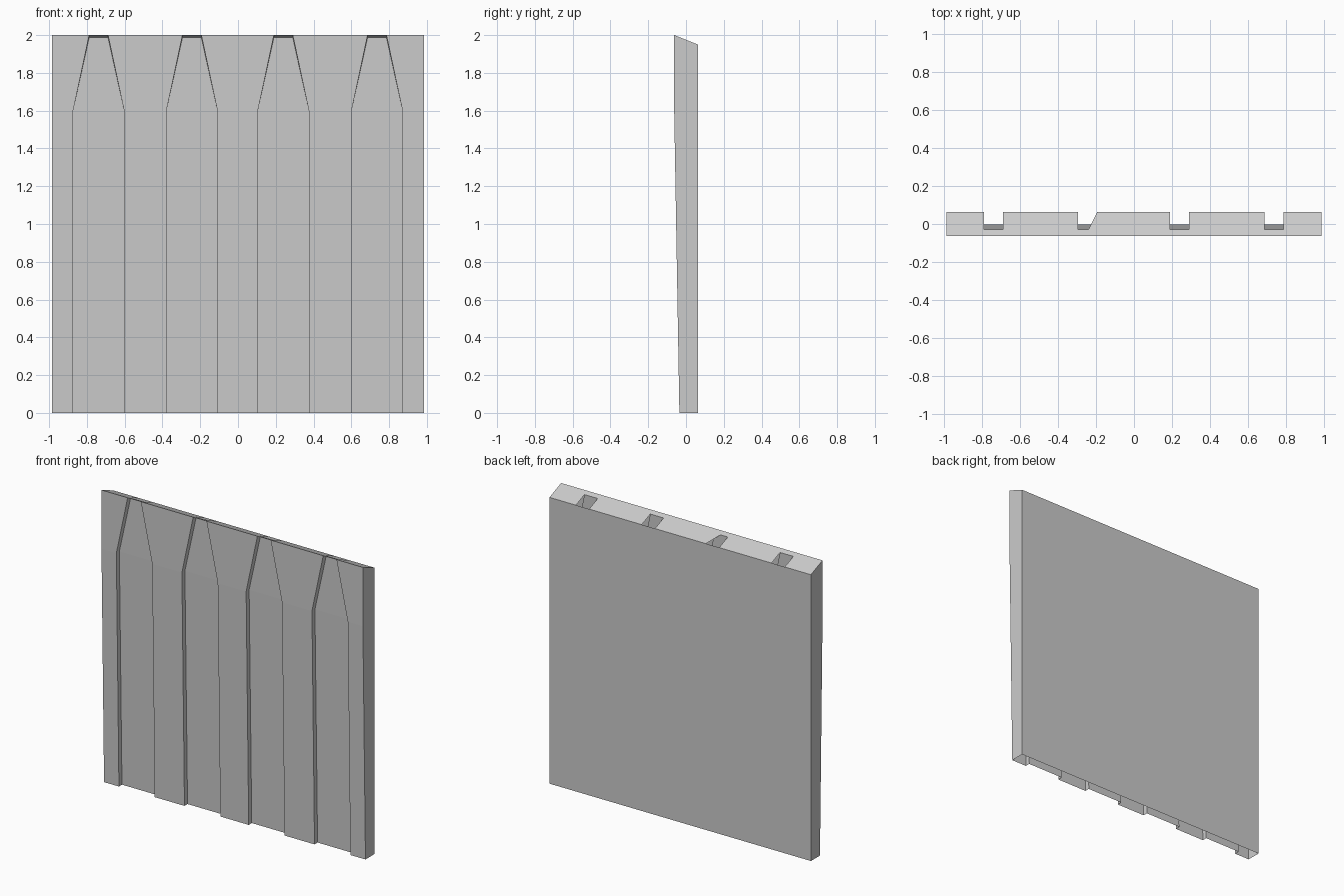
import bpy, bmesh

if "Cube" in bpy.data.objects:
    bpy.data.objects.remove(bpy.data.objects["Cube"])

HALF = 0.985            # half width
BACK = 0.0625           # back plane
SHOULDER = 1.6          # height where the recesses begin to narrow
# front face depth and recess depth at bottom, shoulder and top
FRONT = [-0.035, -0.0625, -0.0625]
RECESS = [-0.002, -0.03, -0.03]
CENTRES = [-0.738, -0.244, 0.24, 0.736]


def cap_z(y):
    return 2.0 - 0.05 * (y + BACK) / (2 * BACK)


def point(x, y, level):
    return (x, y, (0, SHOULDER, cap_z(y))[level])


def make(name, faces):
    bm = bmesh.new()
    for f in faces:
        bm.faces.new([bm.verts.new(p) for p in f])
    bmesh.ops.remove_doubles(bm, verts=bm.verts, dist=1e-4)
    bmesh.ops.recalc_face_normals(bm, faces=bm.faces)
    me = bpy.data.meshes.new(name)
    bm.to_mesh(me)
    bm.free()
    ob = bpy.data.objects.new(name, me)
    bpy.context.collection.objects.link(ob)


def strip(left, right, yl, yr):
    # two stacked quads between a left and a right boundary line
    return [[point(left[i], yl[i], i), point(right[i], yr[i], i),
             point(right[i + 1], yr[i + 1], i + 1), point(left[i + 1], yl[i + 1], i + 1)]
            for i in (0, 1)]


# boundary lines of the raised and recessed bands
lines = [[-HALF] * 3]
for c in CENTRES:
    lines.append([c - 0.135, c - 0.135, c - 0.05])
    lines.append([c + 0.135, c + 0.135, c + 0.05])
lines.append([HALF] * 3)

faces = []
for i in range(len(lines) - 1):
    a, b = lines[i], lines[i + 1]
    y0, y1 = FRONT[2], RECESS[2]
    xa, xb = a[2], b[2]
    if i % 2 == 0:
        # raised rib with full sloped top
        faces += strip(a, b, FRONT, FRONT)
        ys = [y0, y1, BACK]
    else:
        # recess, its side walls and a narrow lip on top
        faces += strip(a, b, RECESS, RECESS)
        faces += strip(a, a, FRONT, RECESS) + strip(b, b, RECESS, FRONT)
        ys = [y0, y1]
    for p, q in zip(ys, ys[1:]):
        faces.append([point(xa, p, 2), point(xb, p, 2), point(xb, q, 2), point(xa, q, 2)])

# corner web in the second top opening
x = lines[4][2]
faces.append([point(x - 0.045, RECESS[2], 2), point(x, RECESS[2], 2), point(x, BACK, 2)])

# end walls and back sheet; the underside stays open
for s in (-HALF, HALF):
    faces.append([point(s, FRONT[0], 0), point(s, BACK, 0), point(s, BACK, 2),
                  point(s, RECESS[2], 2), point(s, FRONT[2], 2), point(s, FRONT[1], 1)])
faces.append([point(-HALF, BACK, 0), point(HALF, BACK, 0),
              point(HALF, BACK, 2), point(-HALF, BACK, 2)])
make("ribbed_wall_panel", faces)
